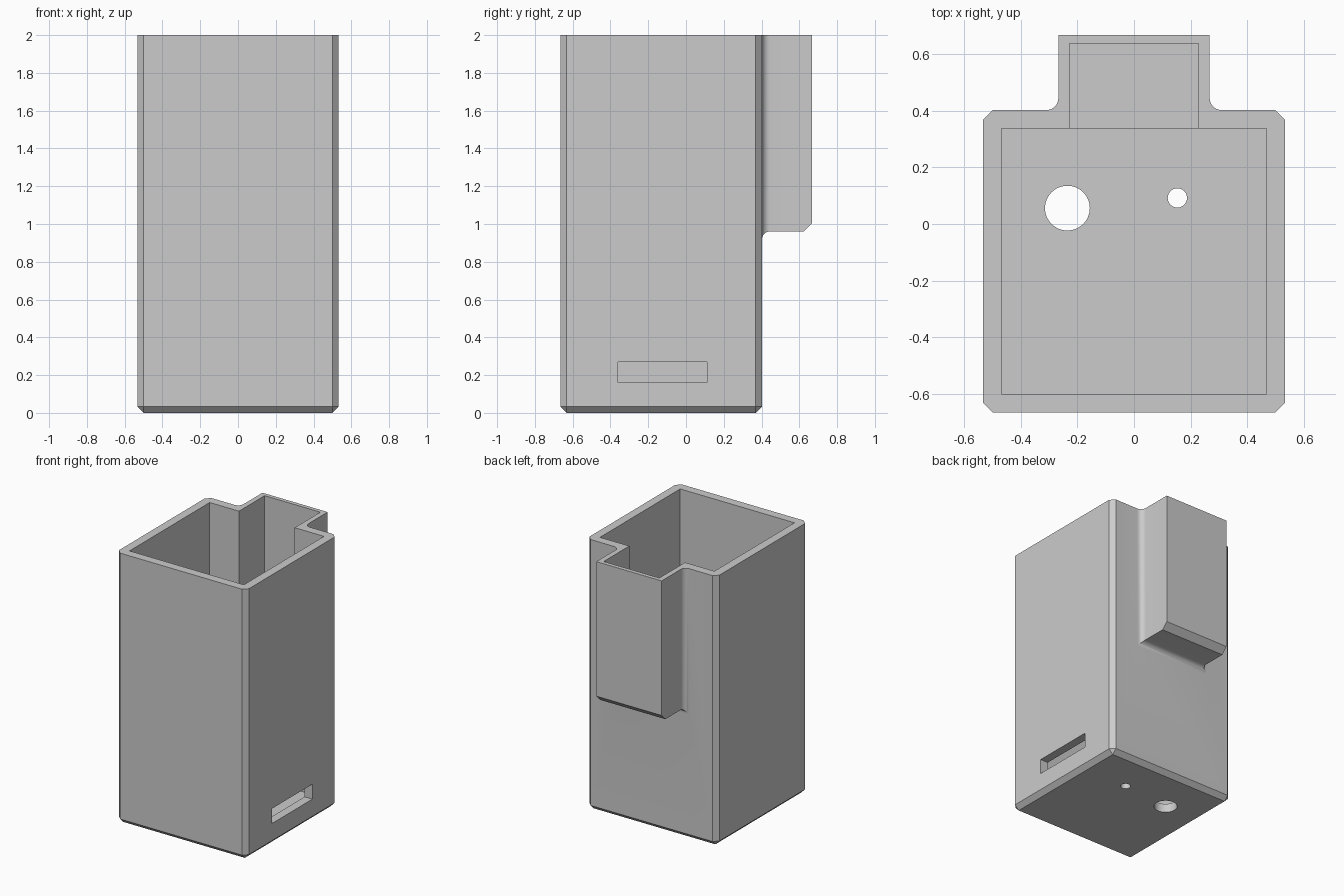
import bpy
import bmesh
from math import cos, sin, pi, radians

if "Cube" in bpy.data.objects:
    bpy.data.objects.remove(bpy.data.objects["Cube"], do_unlink=True)

HEIGHT = 2.0
CHAMFER = 0.033
FILLET = 0.042
BACK = 0.402        # rear face of the main body
FLOOR = 0.065

grey = bpy.data.materials.new("grey plastic")
grey.use_nodes = True
grey.diffuse_color = (0.6, 0.6, 0.6, 1)
grey.node_tree.nodes["Principled BSDF"].inputs["Base Color"].default_value = (0.6, 0.6, 0.6, 1)


def add_object(name, bm):
    bmesh.ops.recalc_face_normals(bm, faces=bm.faces)
    mesh = bpy.data.meshes.new(name)
    bm.to_mesh(mesh)
    bm.free()
    mesh.materials.append(grey)
    obj = bpy.data.objects.new(name, mesh)
    bpy.context.scene.collection.objects.link(obj)
    return obj


def box_mesh(x, y, z):
    bm = bmesh.new()
    bmesh.ops.create_cube(bm, size=1)
    for v in bm.verts:
        v.co = [lo + (c + 0.5) * (hi - lo) for c, (lo, hi) in zip(v.co, (x, y, z))]
    return bm


def cylinder(name, x, y, radius):
    bpy.ops.mesh.primitive_cylinder_add(vertices=48, radius=radius, depth=0.4, location=(x, y, 0))
    obj = bpy.context.object
    obj.name = name
    obj.data.materials.append(grey)
    return obj


def combine(target, tool, operation):
    mod = target.modifiers.new(tool.name, "BOOLEAN")
    mod.operation = operation
    mod.solver = "EXACT"
    mod.object = tool
    bpy.context.view_layer.objects.active = target
    bpy.ops.object.modifier_apply(modifier=mod.name)
    bpy.data.objects.remove(tool, do_unlink=True)


# Main body: chamfered on every edge except the top rim
bm = box_mesh((-0.532, 0.532), (-0.665, BACK), (0, HEIGHT))
edges = [e for e in bm.edges if min(v.co.z for v in e.verts) < 0.01]
bmesh.ops.bevel(bm, geom=edges, offset=CHAMFER, segments=1, affect="EDGES")
housing = add_object("housing", bm)

# Rear extension: rectangular sections running backwards, flared into a fillet at the body
sections = [(0.37, FILLET, 0)]
for i in range(9):
    a = i / 8 * pi / 2
    sections.append((BACK + FILLET * (1 - cos(a)), FILLET * (1 - sin(a)), 0))
sections += [(0.622, 0, 0), (0.667, 0, 0.045)]
bm = bmesh.new()
rings = []
for y, flare, lift in sections:
    w, low = 0.267 + flare, 0.96 - flare + lift
    rings.append([bm.verts.new(p) for p in
                  ((-w, y, low), (w, y, low), (w, y, HEIGHT), (-w, y, HEIGHT))])
for a, b in zip(rings, rings[1:]):
    for i in range(4):
        j = (i + 1) % 4
        bm.faces.new((a[i], a[j], b[j], b[i]))
bm.faces.new(rings[0])
bm.faces.new(rings[-1])
combine(housing, add_object("rear_extension", bm), "UNION")

# Hollow interior, rear pocket and side slot
cuts = {
    "cavity": ((-0.468, 0.468), (-0.6, 0.337), (FLOOR, 2.2)),
    "rear_pocket": ((-0.228, 0.228), (0.2, 0.637), (1.0, 2.2)),
    "side_slot": ((0.4, 0.6), (-0.36, 0.11), (0.16, 0.27)),
}
for name, extents in cuts.items():
    combine(housing, add_object(name, box_mesh(*extents)), "DIFFERENCE")

# Round holes through the floor
combine(housing, cylinder("large_hole", -0.235, 0.056, 0.079), "DIFFERENCE")
combine(housing, cylinder("small_hole", 0.153, 0.092, 0.034), "DIFFERENCE")

# Smooth the curved areas, keep the rest crisp
bpy.ops.object.select_all(action="DESELECT")
housing.select_set(True)
bpy.context.view_layer.objects.active = housing
bpy.ops.object.shade_smooth_by_angle(angle=radians(25))
